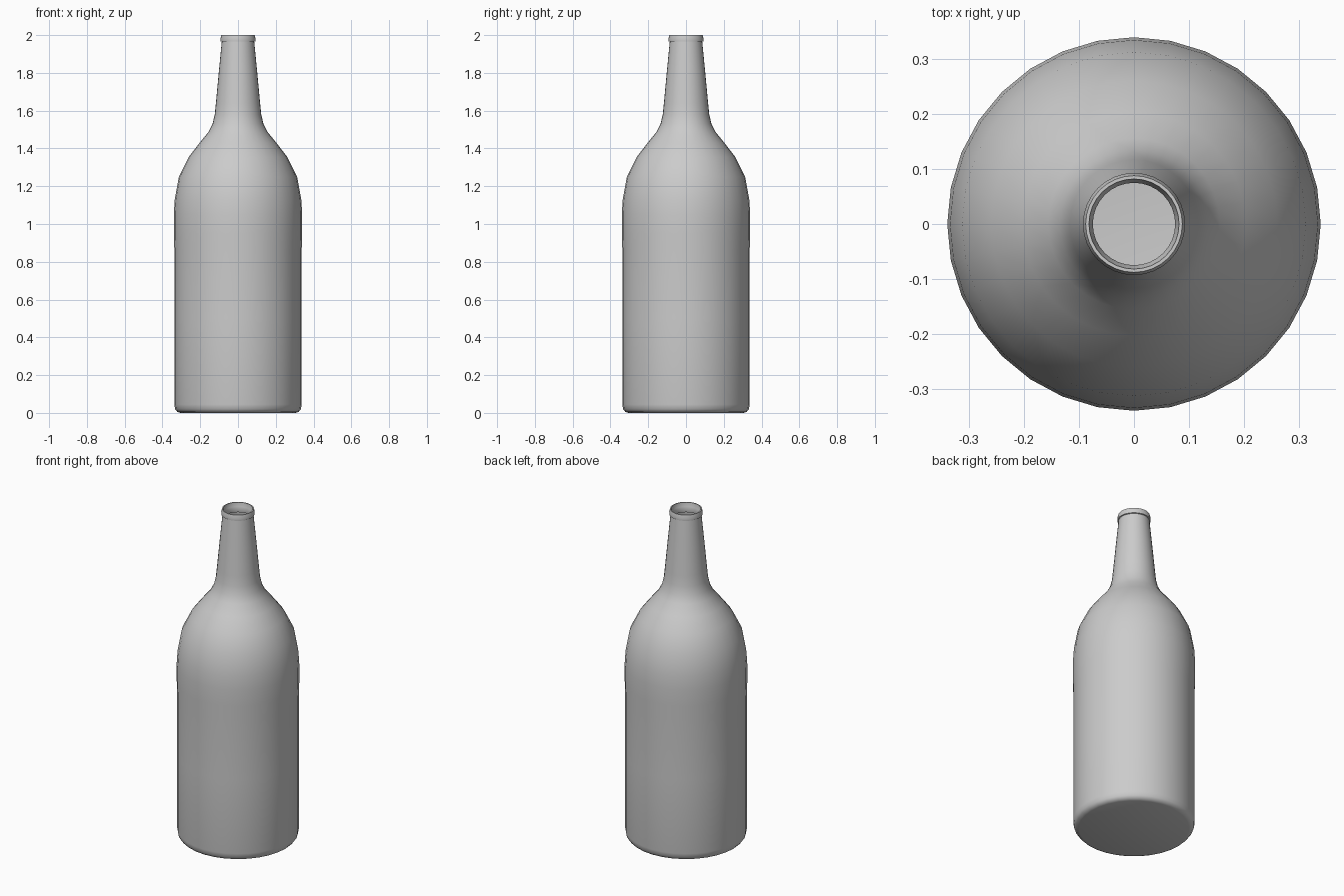
import bpy, bmesh, math

if "Cube" in bpy.data.objects:
    bpy.data.objects.remove(bpy.data.objects["Cube"])

SIDES = 32

# One grey for the whole bottle
grey = bpy.data.materials.new("light_grey")
grey.diffuse_color = (0.6, 0.6, 0.6, 1)
grey.use_nodes = True
grey.node_tree.nodes["Principled BSDF"].inputs["Base Color"].default_value = grey.diffuse_color

# Half profile (radius, height) from base edge, over shoulder and neck, to lip folded inward
profile = [
    (0.305, 0.0), (0.322, 0.006), (0.333, 0.02), (0.337, 0.045),
    (0.337, 0.5), (0.337, 0.86), (0.34, 0.95), (0.34, 1.05), (0.335, 1.13),
    (0.313, 1.25), (0.261, 1.355), (0.203, 1.43), (0.156, 1.488),
    (0.135, 1.53), (0.123, 1.58), (0.117, 1.64), (0.102, 1.8), (0.086, 1.965),
    (0.092, 1.967), (0.093, 1.98), (0.088, 2.0),
    (0.082, 2.0), (0.079, 1.975), (0.075, 1.965), (0.08, 1.94),
]

# Bottle: lathe the profile and close the base
bm = bmesh.new()
rings = []
for r, z in profile:
    rings.append([bm.verts.new((r * math.cos(2 * math.pi * i / SIDES),
                                r * math.sin(2 * math.pi * i / SIDES), z))
                  for i in range(SIDES)])
for a, b in zip(rings, rings[1:]):
    for i in range(SIDES):
        j = (i + 1) % SIDES
        bm.faces.new((a[i], a[j], b[j], b[i]))
bm.faces.new(list(reversed(rings[0])))

mesh = bpy.data.meshes.new("bottle")
bm.to_mesh(mesh)
bm.free()
mesh.materials.append(grey)
bottle = bpy.data.objects.new("bottle", mesh)
bpy.context.collection.objects.link(bottle)
bpy.context.view_layer.objects.active = bottle
bottle.select_set(True)
bpy.ops.object.shade_smooth_by_angle(angle=math.radians(40))
